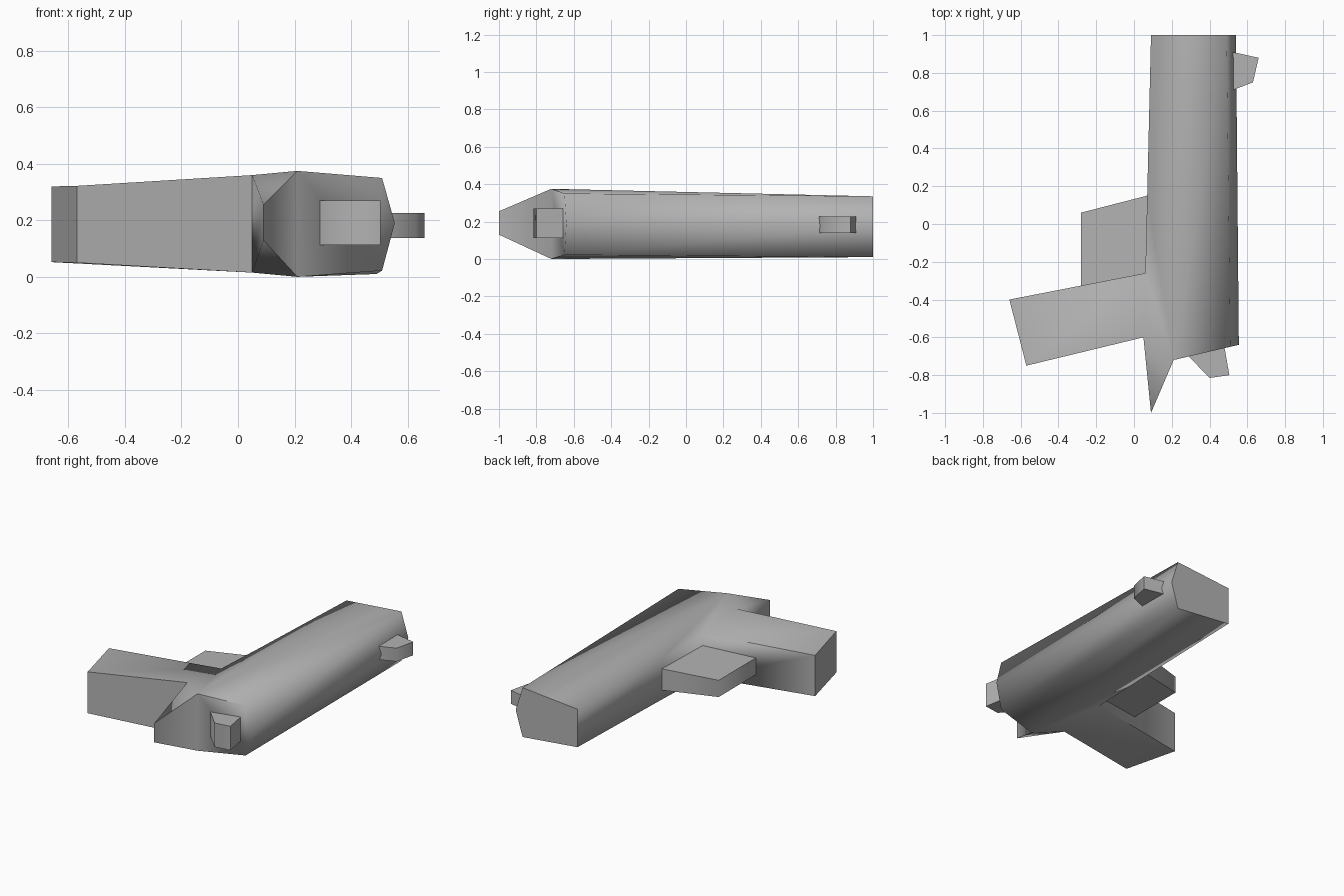
import bpy
import bmesh
from math import radians

cube = bpy.data.objects.get("Cube")
if cube:
    bpy.data.objects.remove(cube, do_unlink=True)

GREY = (0.45, 0.45, 0.45, 1.0)
grey = bpy.data.materials.new("plain grey")
grey.use_nodes = True
grey.diffuse_color = GREY
grey.node_tree.nodes["Principled BSDF"].inputs["Base Color"].default_value = GREY


def slab(name, outline, panels=None, ridge=None):
    """Plate from a counter-clockwise outline of (x, y, low, high) corners.
    panels splits the top and bottom; ridge bulges a wall at given corners."""
    bm = bmesh.new()
    low = [bm.verts.new((x, y, a)) for x, y, a, b in outline]
    high = [bm.verts.new((x, y, b)) for x, y, a, b in outline]
    mid = {i: bm.verts.new(p) for i, p in (ridge or {}).items()}
    count = len(outline)
    for panel in panels or [range(count)]:
        bm.faces.new([high[i] for i in panel])
        bm.faces.new([low[i] for i in reversed(panel)])
    for i in range(count):
        j = (i + 1) % count
        if i in mid and j in mid:
            bm.faces.new((low[i], low[j], mid[j], mid[i]))
            bm.faces.new((mid[i], mid[j], high[j], high[i]))
        else:
            wall = [low[i], low[j], mid.get(j), high[j], high[i], mid.get(i)]
            bm.faces.new([v for v in wall if v])
    bmesh.ops.recalc_face_normals(bm, faces=bm.faces)
    mesh = bpy.data.meshes.new(name)
    bm.to_mesh(mesh)
    bm.free()
    mesh.materials.append(grey)
    obj = bpy.data.objects.new(name, mesh)
    bpy.context.collection.objects.link(obj)
    bpy.ops.object.select_all(action="DESELECT")
    obj.select_set(True)
    bpy.context.view_layer.objects.active = obj
    bpy.ops.object.shade_smooth_by_angle(angle=radians(80))
    return obj


# Barrel, rear spur and handle in one continuous shell
slab("body_and_grip", [
    (-0.57, -0.75, 0.05, 0.322),    # grip end, rear
    (0.05, -0.60, 0.015, 0.36),     # grip root, rear
    (0.09, -1.00, 0.13, 0.255),     # spur tip
    (0.21, -0.72, 0.0, 0.375),      # spur root
    (0.51, -0.65, 0.022, 0.35),     # barrel, rear
    (0.49, 1.00, 0.01, 0.335),      # muzzle, ridge side
    (0.09, 1.00, 0.05, 0.30),       # muzzle, grip side
    (0.07, 0.15, 0.045, 0.315),     # guard root
    (0.06, -0.26, 0.04, 0.325),     # grip root, inner
    (-0.66, -0.40, 0.052, 0.32),    # grip end, inner
], panels=[(0, 1, 8, 9), (1, 2, 3), (1, 3, 8), (3, 4, 5), (3, 5, 6), (3, 6, 7), (3, 7, 8)],
    ridge={4: (0.555, -0.64, 0.19), 5: (0.54, 1.00, 0.175)})

# Solid trigger guard tucked between barrel and grip
slab("trigger_guard", [
    (-0.28, -0.36, 0.12, 0.23),
    (0.10, -0.30, 0.105, 0.248),
    (0.10, 0.158, 0.105, 0.248),
    (-0.28, 0.06, 0.12, 0.23),
])

# Sight near the muzzle
slab("front_sight", [
    (0.50, 0.70, 0.138, 0.226),
    (0.63, 0.75, 0.138, 0.226),
    (0.66, 0.88, 0.138, 0.226),
    (0.50, 0.915, 0.138, 0.226),
])

# Hammer on the rear face
slab("hammer", [
    (0.25, -0.66, 0.112, 0.27),
    (0.40, -0.815, 0.112, 0.27),
    (0.505, -0.80, 0.112, 0.27),
    (0.475, -0.63, 0.112, 0.27),
])
